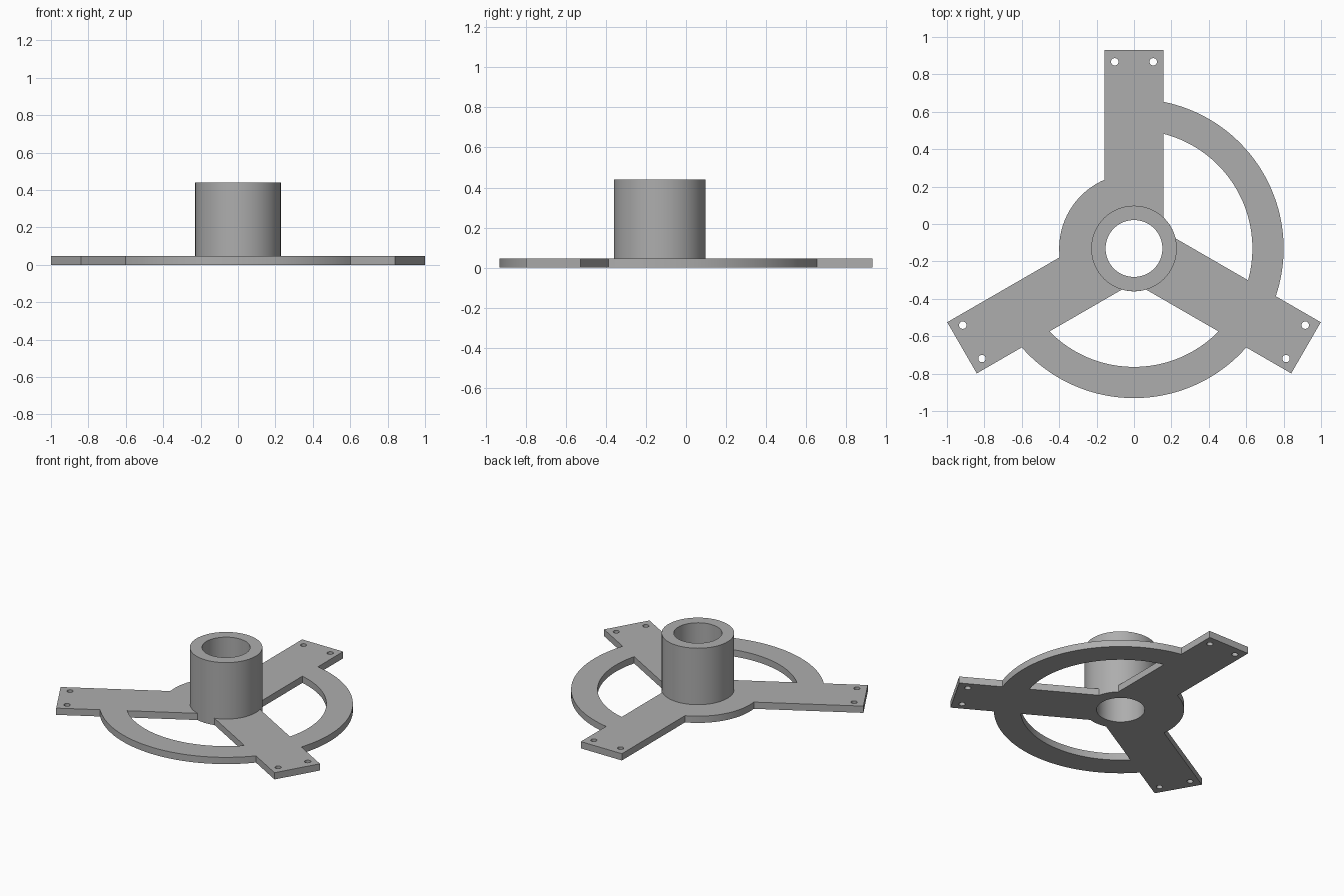
import bpy, bmesh
from math import sin, cos, asin, radians, pi

if "Cube" in bpy.data.objects:
    bpy.data.objects.remove(bpy.data.objects["Cube"])

CY = -0.131                # hub axis position in y
ARM_L, ARM_W = 1.062, 0.158  # arm length and half width
RING_OUT, RING_IN, COLLAR = 0.80, 0.633, 0.40
HUB, BORE = 0.229, 0.152
PLATE_T, HUB_TOP = 0.047, 0.44
ARMS = [radians(d) for d in (90, 210, 330)]

grey = bpy.data.materials.new("light grey")
grey.diffuse_color = (0.42, 0.42, 0.42, 1)
grey.use_nodes = True
grey.node_tree.nodes["Principled BSDF"].inputs["Base Color"].default_value = grey.diffuse_color


def arc(r, a0, a1, n):
    return [(r * cos(a0 + (a1 - a0) * i / n), r * sin(a0 + (a1 - a0) * i / n))
            for i in range(n + 1)]


def circle(r, n, x=0, y=0):
    return [(x + px, y + py) for px, py in arc(r, 0, 2 * pi, n)[:-1]]


def polar(a, along, side):
    return (along * cos(a) - side * sin(a), along * sin(a) + side * cos(a))


def bay_arc(a, r, n):
    """Arc between the facing edges of the arm at angle a and the next arm."""
    d = asin(ARM_W / r)
    return arc(r, a + d, a + 2 * pi / 3 - d, n)


def extrude_profile(name, loops, z0, z1):
    """Fill closed loops (inner ones become holes) and extrude from z0 to z1."""
    curve = bpy.data.curves.new(name + "_profile", 'CURVE')
    curve.dimensions = '2D'
    curve.fill_mode = 'BOTH'
    curve.extrude = (z1 - z0) / 2
    for pts in loops:
        s = curve.splines.new('POLY')
        s.points.add(len(pts) - 1)
        for p, (x, y) in zip(s.points, pts):
            p.co = (x, y + CY, 0, 1)
        s.use_cyclic_u = True
    tmp = bpy.data.objects.new(name + "_profile", curve)
    bpy.context.collection.objects.link(tmp)
    dg = bpy.context.evaluated_depsgraph_get()
    mesh = bpy.data.meshes.new_from_object(tmp.evaluated_get(dg))
    bpy.data.objects.remove(tmp)
    bm = bmesh.new()
    bm.from_mesh(mesh)
    bmesh.ops.remove_doubles(bm, verts=bm.verts, dist=1e-5)
    bmesh.ops.recalc_face_normals(bm, faces=bm.faces)
    bmesh.ops.translate(bm, verts=bm.verts, vec=(0, 0, (z0 + z1) / 2))
    bm.to_mesh(mesh)
    bm.free()
    mesh.materials.clear()
    mesh.materials.append(grey)
    ob = bpy.data.objects.new(name, mesh)
    bpy.context.collection.objects.link(ob)
    bpy.ops.object.select_all(action='DESELECT')
    ob.select_set(True)
    bpy.context.view_layer.objects.active = ob
    bpy.ops.object.shade_smooth_by_angle(angle=radians(30))
    return ob


# Plate outline: three arms joined by a small collar and two ring bays
outline, holes = [], [circle(BORE, 64)]
for i, a in enumerate(ARMS):
    outline += [polar(a, ARM_L, -ARM_W), polar(a, ARM_L, ARM_W)]
    outline += bay_arc(a, COLLAR if i == 0 else RING_OUT, 40)
    # Window between ring and hub
    if i > 0:
        holes.append(bay_arc(a, RING_IN, 40) + bay_arc(a, HUB, 10)[::-1])
    # Bolt holes near the arm tip
    for side in (-0.103, 0.103):
        holes.append(circle(0.02, 20, *polar(a, 0.998, side)))

extrude_profile("mounting_plate", [outline] + holes, 0, PLATE_T)

# Hub tube standing on the plate
extrude_profile("hub_tube", [circle(HUB, 64), circle(BORE, 64)], PLATE_T, HUB_TOP)
